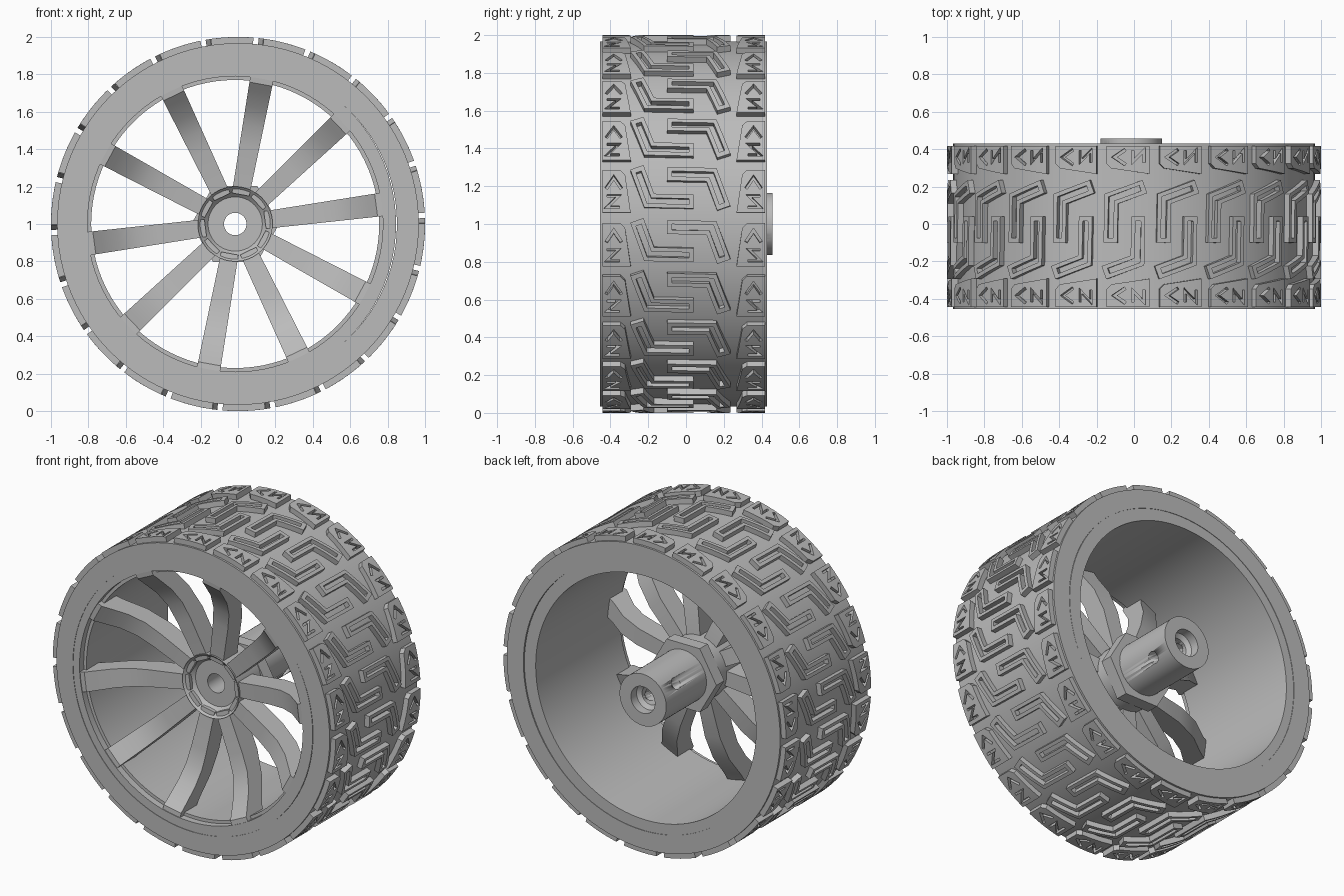
import bpy, bmesh
from math import sin, cos, pi, tau, radians
from mathutils import Vector

cube = bpy.data.objects.get("Cube")
if cube:
    bpy.data.objects.remove(cube, do_unlink=True)

grey = bpy.data.materials.new("grey")
grey.use_nodes = True
GREY = (0.5, 0.5, 0.5, 1)
grey.diffuse_color = GREY
grey.node_tree.nodes["Principled BSDF"].inputs["Base Color"].default_value = GREY

TYRE_CENTRE = Vector((0, 0, 1))
RIM_CENTRE = Vector((-0.015, 0, 1))


def to_mesh(bm, name):
    bmesh.ops.recalc_face_normals(bm, faces=bm.faces[:])
    mesh = bpy.data.meshes.new(name)
    bm.to_mesh(mesh)
    bm.free()
    for poly in mesh.polygons:
        poly.use_smooth = True
    mesh.set_sharp_from_angle(angle=radians(28))
    mesh.materials.append(grey)
    return mesh


def place(mesh, name, centre, angle=0.0):
    ob = bpy.data.objects.new(name, mesh)
    ob.location = centre
    ob.rotation_euler.y = -angle
    bpy.context.collection.objects.link(ob)
    return ob


def lathe(name, profile, centre, segments=96):
    """Spin a closed (radius, y) profile around the wheel axis."""
    bm = bmesh.new()
    rings = []
    for i in range(segments):
        a = tau * i / segments
        rings.append([bm.verts.new((r * cos(a), y, r * sin(a))) for r, y in profile])
    n = len(profile)
    for i in range(segments):
        p, q = rings[i], rings[(i + 1) % segments]
        for j in range(n):
            k = (j + 1) % n
            bm.faces.new((p[j], p[k], q[k], q[j]))
    return place(to_mesh(bm, name), name, centre)


def ribbon(path, width):
    """Outline of a mitred stroke along a path."""
    pts = [Vector(p) for p in path]
    left, right = [], []
    for i, p in enumerate(pts):
        dirs = []
        if i > 0:
            dirs.append((p - pts[i - 1]).normalized())
        if i < len(pts) - 1:
            dirs.append((pts[i + 1] - p).normalized())
        normals = [Vector((-d.y, d.x)) for d in dirs]
        m = sum(normals, Vector((0, 0))).normalized()
        off = m * (width / 2 / m.dot(normals[0]))
        left.append(p + off)
        right.append(p - off)
    return left + right[::-1]


def tread_mesh(name, loops, flip_y=1, flip_t=1, shift=0.0):
    """Extrude an outline with holes, then wrap it round the tyre."""
    bm = bmesh.new()
    for loop in loops:
        vs = [bm.verts.new((flip_y * p[0], flip_t * p[1], 0)) for p in loop]
        for i, v in enumerate(vs):
            bm.edges.new((v, vs[(i + 1) % len(vs)]))
    bmesh.ops.triangle_fill(bm, use_beauty=True, edges=bm.edges[:], normal=(0, 0, 1))
    ext = bmesh.ops.extrude_face_region(bm, geom=bm.faces[:], use_keep_orig=True)
    for v in ext["geom"]:
        if isinstance(v, bmesh.types.BMVert):
            v.co.z = 1
    for i in range(-2, 3):
        bmesh.ops.bisect_plane(bm, geom=bm.verts[:] + bm.edges[:] + bm.faces[:],
                               plane_co=(0, i * 0.05, 0), plane_no=(0, 1, 0))
    for v in bm.verts:
        y, t, h = v.co
        r = 0.95 + 0.05 * h
        v.co = (r * cos(t), y + shift, r * sin(t))
    return to_mesh(bm, name)


# Tyre carcass and rim barrel
lathe("tyre", [(0.85, -0.455), (0.967, -0.455), (0.967, 0.43), (0.85, 0.43)], TYRE_CENTRE)
lathe("rim", [(0.79, -0.452), (0.86, -0.452), (0.86, 0.427), (0.78, 0.427),
              (0.77, -0.41), (0.79, -0.41)], RIM_CENTRE)

# Tread: shoulder blocks with sipes, and interlocking hooked lugs
block = [(0.28, -0.115), (0.43, -0.115), (0.43, 0.115), (0.335, 0.115), (0.31, 0.09)]
chevron = ribbon([(0.33, 0.015), (0.37, 0.075), (0.41, 0.015)], 0.016)
zigzag = ribbon([(0.405, -0.025), (0.345, -0.025), (0.405, -0.085), (0.34, -0.085)], 0.014)
hook = ribbon([(-0.07, 0.075), (0.165, 0.07), (0.23, -0.11)], 0.074)
slot = ribbon([(-0.045, 0.075), (0.165, 0.07), (0.221, -0.085)], 0.03)

COUNT = 22
STEP = tau / COUNT
for side, sign in (("front", -1), ("back", 1)):
    shoulder = tread_mesh(side + "_shoulder_block", [block, chevron, zigzag],
                          flip_y=sign, shift=-0.0125)
    lug = tread_mesh(side + "_lug", [hook, slot], sign, sign, shift=-0.03)
    for k in range(COUNT):
        place(shoulder, f"{side}_shoulder_block_{k}", TYRE_CENTRE, k * STEP - 0.111)
        place(lug, f"{side}_lug_{k}", TYRE_CENTRE, k * STEP - 0.091)

# Spokes: a bent blade side profile, widening towards the rim
side_profile = [(0.16, -0.24), (0.42, -0.265), (0.53, -0.285), (0.63, -0.335), (0.72, -0.41),
                (0.76, -0.445), (0.795, -0.448), (0.795, -0.3), (0.72, -0.26), (0.6, -0.18),
                (0.45, -0.13), (0.16, -0.1)]
bm = bmesh.new()
ends = []
for s in (-1, 1):
    ends.append([bm.verts.new((r, y, s * (0.043 + 0.025 * r))) for r, y in side_profile])
    bm.faces.new(ends[-1])
for i in range(len(side_profile)):
    j = (i + 1) % len(side_profile)
    bm.faces.new((ends[0][i], ends[0][j], ends[1][j], ends[1][i]))
spoke = to_mesh(bm, "spoke")
for k in range(10):
    place(spoke, f"spoke_{k}", RIM_CENTRE, radians(7.6 + 36 * k))

# Hub with dished front, bored shaft and hexagonal nut
hub = lathe("hub", [(0.06, -0.2), (0.145, -0.2), (0.2, -0.255), (0.2, 0.0), (0.165, 0.0),
                    (0.165, 0.457), (0.085, 0.457), (0.085, 0.4), (0.06, 0.38)],
            RIM_CENTRE, 64)
lathe("hub_nut", [(0.12, -0.03), (0.235, -0.03), (0.235, 0.05), (0.12, 0.05)], RIM_CENTRE, 6)

# Cross-drilled hole through the shaft
bm = bmesh.new()
bmesh.ops.create_cone(bm, cap_ends=True, segments=24, radius1=0.036, radius2=0.036, depth=0.6)
drill = place(to_mesh(bm, "drill_cutter"), "drill_cutter", RIM_CENTRE + Vector((0, 0.32, 0)))
drill.rotation_euler.y = pi / 2 + radians(33)
drill.hide_render = True
drill.hide_viewport = True
cut = hub.modifiers.new("cross_hole", "BOOLEAN")
cut.operation = "DIFFERENCE"
cut.solver = "EXACT"
cut.object = drill
